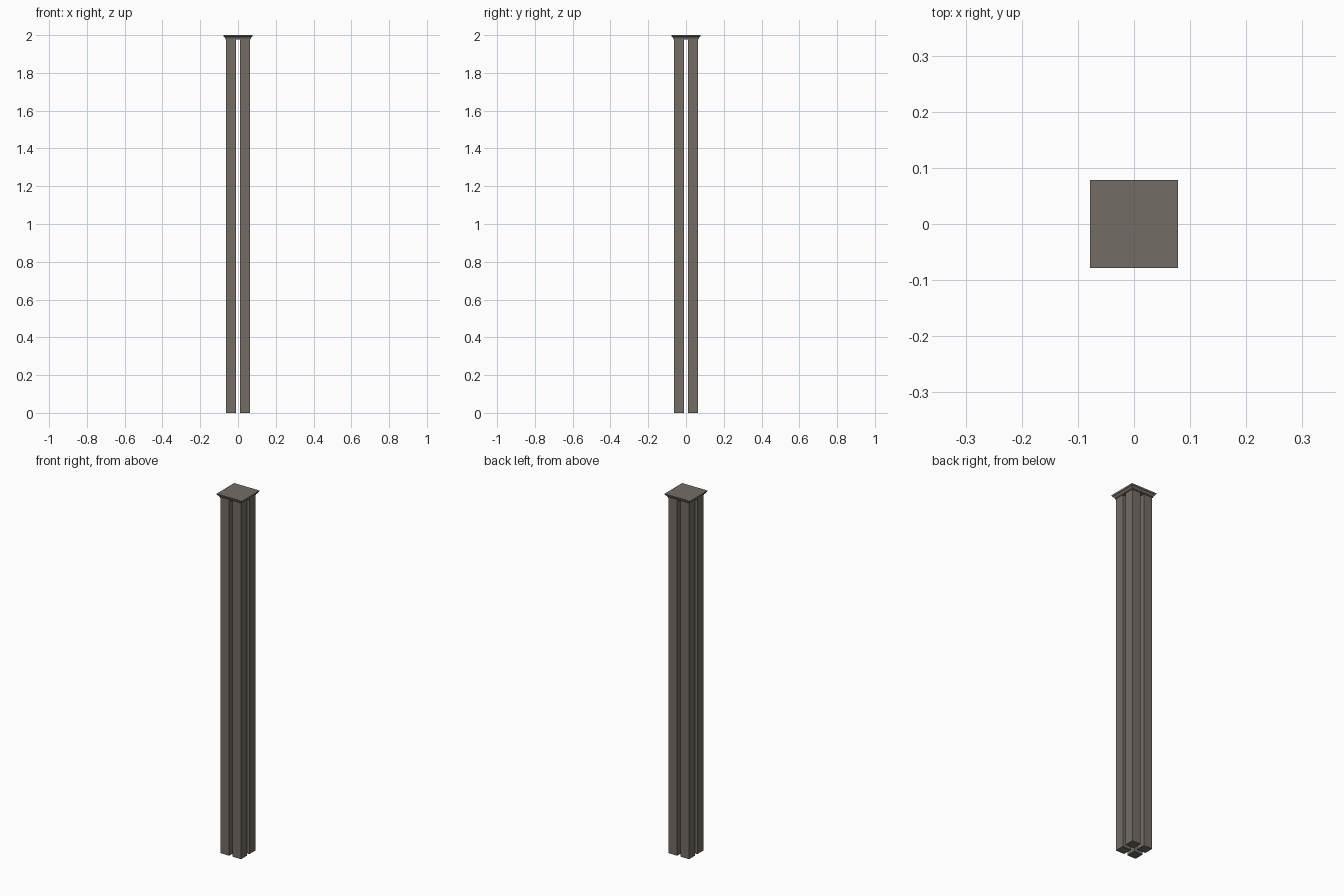
import bpy, bmesh

if "Cube" in bpy.data.objects:
    bpy.data.objects.remove(bpy.data.objects["Cube"])

stone = bpy.data.materials.new("warm_grey")
stone.diffuse_color = (0.175, 0.152, 0.132, 1)
stone.use_nodes = True
stone.node_tree.nodes["Principled BSDF"].inputs["Base Color"].default_value = stone.diffuse_color


def square_loft(name, profile, cx=0.0, cy=0.0):
    """Stack square rings given as (half width, height) and close both ends."""
    bm = bmesh.new()
    rings = []
    for h, z in profile:
        rings.append([bm.verts.new((cx + sx * h, cy + sy * h, z))
                      for sx, sy in ((-1, -1), (1, -1), (1, 1), (-1, 1))])
    for a, b in zip(rings, rings[1:]):
        for i in range(4):
            j = (i + 1) % 4
            bm.faces.new((a[i], a[j], b[j], b[i]))
    bm.faces.new(rings[0][::-1])
    bm.faces.new(rings[-1])
    bmesh.ops.recalc_face_normals(bm, faces=bm.faces[:])
    mesh = bpy.data.meshes.new(name)
    bm.to_mesh(mesh)
    bm.free()
    mesh.materials.append(stone)
    obj = bpy.data.objects.new(name, mesh)
    bpy.context.collection.objects.link(obj)
    return obj


# Four slender square shafts separated by a cross-shaped gap
OUTER, GAP = 0.063, 0.010
half = (OUTER - GAP) / 2
centre = (OUTER + GAP) / 2
for side, sx in (("left", -1), ("right", 1)):
    for end, sy in (("front", -1), ("back", 1)):
        square_loft(f"{end}_{side}_shaft", [(half, 0.0), (half, 1.978)],
                    sx * centre, sy * centre)

# Flared, stepped capital with a flat top slab
square_loft("capital", [
    (0.063, 1.977), (0.066, 1.977), (0.066, 1.981),
    (0.068, 1.983), (0.073, 1.991),
    (0.075, 1.992), (0.078, 2.0),
])
